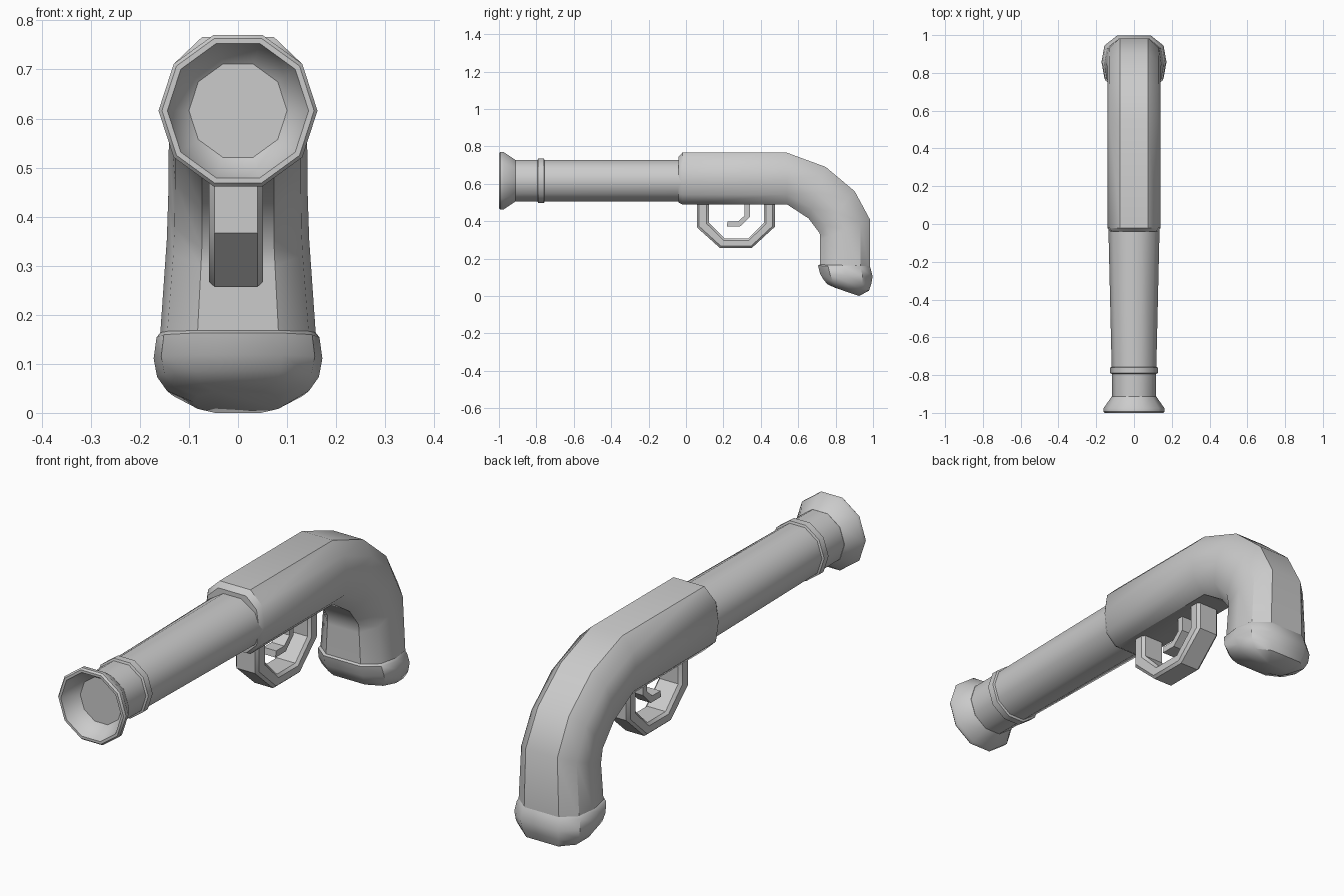
import bpy, bmesh, math

if "Cube" in bpy.data.objects:
    bpy.data.objects.remove(bpy.data.objects["Cube"])

# Cross-sections: (side, height) in -1..1, scaled by each station
ROUND = [(math.cos(i * math.pi / 5), math.sin(i * math.pi / 5) / math.sin(math.radians(72)))
         for i in range(10)]
STOCK = [(1, 0), (.91, .62), (.52, 1), (-.52, 1), (-.91, .62),
         (-1, 0), (-.91, -.62), (-.52, -1), (.52, -1), (.91, -.62)]
STRAP = [(.8, 1), (-.8, 1), (-1, .6), (-1, -.6), (-.8, -1), (.8, -1), (1, -.6), (1, .6)]
BAR = [(1, 1), (-1, 1), (-1, -1), (1, -1)]
AXIS = .616


def loft(name, section, stations, angle=40, x=0):
    """Skin rings; each station is (y, z) of one edge, (y, z) of the other, half width."""
    bm = bmesh.new()
    rings = []
    for (ay, az), (by, bz), w in stations:
        rings.append([bm.verts.new((x + w * s,
                                    (ay + by) / 2 + h * (ay - by) / 2,
                                    (az + bz) / 2 + h * (az - bz) / 2)) for s, h in section])
    n = len(section)
    for r, q in zip(rings, rings[1:]):
        for i in range(n):
            bm.faces.new((r[i], r[(i + 1) % n], q[(i + 1) % n], q[i]))
    bm.faces.new(rings[0])
    bm.faces.new(rings[-1])
    bmesh.ops.recalc_face_normals(bm, faces=bm.faces)
    mesh = bpy.data.meshes.new(name)
    bm.to_mesh(mesh)
    bm.free()
    ob = bpy.data.objects.new(name, mesh)
    bpy.context.collection.objects.link(ob)
    bpy.ops.object.select_all(action='DESELECT')
    bpy.context.view_layer.objects.active = ob
    ob.select_set(True)
    bpy.ops.object.shade_smooth_by_angle(angle=math.radians(angle))
    return ob


def tube(name, profile, angle=40):
    """Ten-sided part along the barrel axis: (y, half height, half width)."""
    return loft(name, ROUND, [((y, AXIS + h), (y, AXIS - h), w) for y, h, w in profile], angle)


# Barrel, wider towards the stock in plan only
tube("barrel", [(-.93, .111, .115), (-.77, .111, .118), (0, .111, .136)])
tube("barrel_ring", [(-.795, .108, .116), (-.79, .12, .126), (-.76, .12, .126), (-.755, .108, .116)])

# Flared muzzle with a hollow bowl
R = math.sin(math.radians(72))
tube("muzzle", [(y, r * R, r) for y, r in
                [(-.912, .117), (-.975, .161), (-.992, .162), (-1, .155), (-1, .144),
                 (-.97, .132), (-.93, .10), (-.905, .05), (-.90, .005)]])

# Stock bending into the grip
loft("stock", STOCK, [
    ((-.04, .745), (-.04, .50), .128), ((-.02, .766), (-.02, .49), .141),
    ((.54, .766), (.54, .49), .141), ((.747, .69), (.655, .415), .141),
    ((.902, .56), (.715, .335), .142), ((.983, .41), (.716, .30), .145),
    ((.983, .13), (.716, .15), .16)])

# Rounded butt cap
loft("butt_cap", STOCK, [
    ((.982, .16), (.715, .168), .158), ((.988, .145), (.706, .163), .166),
    ((.998, .104), (.717, .118), .172), ((.99, .062), (.737, .085), .165),
    ((.978, .028), (.757, .062), .145), ((.925, .0), (.80, .043), .09)])

# Trigger guard: outer and inner outline
loft("trigger_guard", STRAP, [
    ((.058, .52), (.122, .52), .055), ((.058, .367), (.122, .393), .055),
    ((.181, .257), (.208, .307), .055), ((.352, .257), (.332, .307), .055),
    ((.475, .37), (.416, .39), .055), ((.475, .52), (.416, .52), .055)], x=-.004)

# Hooked trigger
loft("trigger", BAR, [
    ((.342, .52), (.314, .52), .03), ((.342, .424), (.314, .43), .03),
    ((.288, .371), (.277, .398), .03), ((.218, .371), (.222, .398), .03)], x=-.004)
